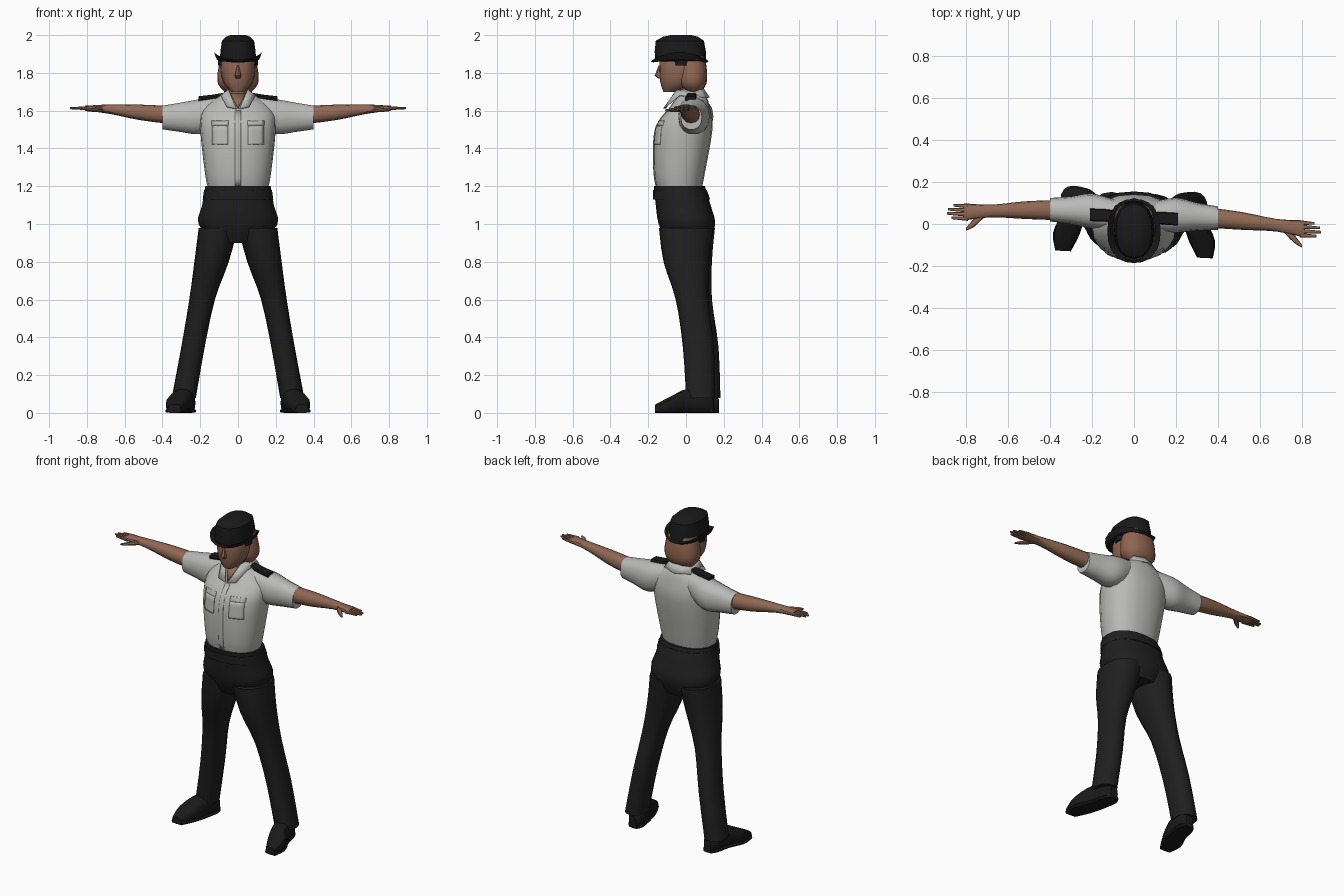
import bpy, bmesh
from math import sin, cos, pi, radians, copysign

cube = bpy.data.objects.get("Cube")
if cube:
    bpy.data.objects.remove(cube, do_unlink=True)


def material(name, *color):
    mat = bpy.data.materials.new(name)
    mat.use_nodes = True
    mat.diffuse_color = (*color, 1)
    shader = mat.node_tree.nodes["Principled BSDF"]
    shader.inputs["Base Color"].default_value = (*color, 1)
    shader.inputs["Roughness"].default_value = 0.9
    return mat


SHIRT = material("shirt grey", .49, .49, .48)
SKIN = material("skin brown", .28, .14, .09)
HAIR = material("hair brown", .28, .13, .08)
CLOTH = material("trouser black", .014, .014, .014)
BLACK = material("hat black", .01, .01, .01)

LIMB_TWIST = .05  # arms and legs are turned slightly about the vertical axis


def level(height, half, front, back, middle=0, lift=0):
    """Horizontal oval, for parts that grow upwards; lift raises its sides."""
    return height, middle, half, front, back, lift


def section(along, middle, half, bottom, top):
    """Upright oval, for parts that grow sideways or front to back."""
    return along, middle, half, bottom, top, 0


def smooth_rings(keys, steps):
    """Add rings between the key rings along a smooth spline."""
    padded = [keys[0], *keys, keys[-1]]
    for before, start, end, after in zip(padded, keys, keys[1:], padded[3:]):
        for step in range(steps):
            t = step / steps
            yield [b + t / 2 * (c - a + t * (2*a - 5*b + 4*c - d + t * (3*(b - c) + d - a)))
                   for a, b, c, d in zip(before, start, end, after)]
    yield keys[-1]


def finish(name, bm, mat):
    bmesh.ops.recalc_face_normals(bm, faces=bm.faces)
    mesh = bpy.data.meshes.new(name)
    bm.to_mesh(mesh)
    bm.free()
    mesh.materials.append(mat)
    obj = bpy.data.objects.new(name, mesh)
    bpy.context.collection.objects.link(obj)
    bpy.ops.object.select_all(action="DESELECT")
    obj.select_set(True)
    bpy.context.view_layer.objects.active = obj
    bpy.ops.object.shade_smooth_by_angle(angle=radians(35))
    return obj


def rounded(value, power):
    return copysign(abs(value) ** (2 / power), value)


def loft(name, mat, keys, axis="z", sides=16, power=2.3, steps=3, mirror=1, twist=0):
    """Skin a closed surface over the key ovals."""
    bm = bmesh.new()
    loops = []
    for along, middle, half, low, high, lift in smooth_rings(keys, steps):
        loop = []
        for i in range(sides):
            c, s = cos(2 * pi * i / sides), sin(2 * pi * i / sides)
            a = middle + half * rounded(c, power)
            b = (low + high) / 2 + (high - low) / 2 * rounded(s, power)
            h = along + lift * c * c
            x, y, z = {"x": (h, a, b), "y": (a, h, b), "z": (a, b, h)}[axis]
            loop.append(bm.verts.new((x * mirror, y - twist * x * mirror, z)))
        loops.append(loop)
    for lower, upper in zip(loops, loops[1:]):
        for i in range(sides):
            bm.faces.new((lower[i - 1], lower[i], upper[i], upper[i - 1]))
    bm.faces.new(loops[0])
    bm.faces.new(loops[-1])
    return finish(name, bm, mat)


# Shirt body
shirt = loft("shirt_body", SHIRT, [
    level(height=1.17, half=.155, front=-.15, back=.08),
    level(height=1.27, half=.175, front=-.17, back=.1),
    level(height=1.5, half=.2, front=-.165, back=.14),
    level(height=1.6, half=.19, front=-.1, back=.13),
    level(height=1.67, half=.11, front=-.05, back=.11),
    level(height=1.7, half=.06, front=-.04, back=.08)], sides=20)

# Trouser hips and waistband
loft("hips", CLOTH, [
    level(height=.9, half=.12, front=-.1, back=.12),
    level(height=1, half=.21, front=-.145, back=.155),
    level(height=1.1, half=.19, front=-.16, back=.13),
    level(height=1.2, half=.173, front=-.17, back=.1)], sides=20)
loft("waistband", CLOTH, [
    level(height=1.13, half=.187, front=-.175, back=.128),
    level(height=1.18, half=.18, front=-.176, back=.11)], steps=1)

# Neck, head, nose and hair
loft("neck", SKIN, [
    level(height=1.6, half=.055, front=-.06, back=.07),
    level(height=1.75, half=.05, front=-.05, back=.06)], sides=12)
loft("head", SKIN, [
    level(height=1.7, half=.035, front=-.12, back=-.04),
    level(height=1.75, half=.078, front=-.136, back=.06),
    level(height=1.83, half=.093, front=-.142, back=.09),
    level(height=1.9, half=.085, front=-.135, back=.09)])
loft("nose", SKIN, [
    level(height=1.77, half=.015, front=-.145, back=-.1),
    level(height=1.785, half=.018, front=-.166, back=-.1),
    level(height=1.84, half=.007, front=-.145, back=-.1)], sides=8, steps=1)
loft("hair", HAIR, [
    level(height=1.7, half=.07, front=0, back=.08),
    level(height=1.74, half=.105, front=-.04, back=.107),
    level(height=1.8, half=.108, front=-.045, back=.112),
    level(height=1.89, half=.09, front=-.05, back=.1)])

# Hat: crown, turned-up brim and inner band
loft("hat_crown", BLACK, [
    level(height=1.86, half=.096, front=-.162, back=.107),
    level(height=1.97, half=.085, front=-.16, back=.095),
    level(height=2, half=.04, front=-.08, back=.03)], steps=2)
brim_inside = level(height=1.86, half=.09, front=-.155, back=.1)
loft("hat_brim", BLACK, [
    brim_inside,
    level(height=1.855, half=.112, front=-.176, back=.112, lift=.015),
    level(height=1.862, half=.127, front=-.186, back=.12, lift=.047),
    level(height=1.87, half=.108, front=-.172, back=.11, lift=.018),
    brim_inside], sides=24, steps=1)
loft("hat_inner_band", BLACK, [
    level(height=1.84, half=.105, front=-.08, back=.03),
    level(height=1.88, half=.107, front=-.085, back=.035)], steps=1)

# Limbs and shoulder marks, once per side
for word, mirror in (("left", 1), ("right", -1)):
    def limb(part, mat, keys, axis="x", **options):
        loft(f"{word}_{part}", mat, keys, axis, mirror=mirror, twist=LIMB_TWIST, **options)

    limb("sleeve", SHIRT, [
        section(along=.09, middle=.04, half=.07, bottom=1.53, top=1.675),
        section(along=.2, middle=.052, half=.083, bottom=1.475, top=1.663),
        section(along=.3, middle=.05, half=.066, bottom=1.485, top=1.645),
        section(along=.4, middle=.048, half=.056, bottom=1.5, top=1.628)], sides=14)
    limb("arm", SKIN, [
        section(along=.36, middle=.048, half=.048, bottom=1.53, top=1.625),
        section(along=.52, middle=.04, half=.042, bottom=1.55, top=1.632),
        section(along=.68, middle=.028, half=.03, bottom=1.583, top=1.633),
        section(along=.81, middle=.017, half=.041, bottom=1.6, top=1.626)], sides=12)

    # Four fingers fan out across the palm
    for finger, tip in enumerate((.87, .89, .885, .86)):
        across = -.014 + finger * .02
        limb(f"finger_{finger}", SKIN, [
            section(along=.79, middle=across, half=.011, bottom=1.602, top=1.624),
            section(along=tip, middle=across, half=.006, bottom=1.608, top=1.618)],
            sides=8, steps=2)
    limb("thumb", SKIN, [
        section(along=.71, middle=.02, half=.02, bottom=1.593, top=1.62),
        section(along=.76, middle=-.03, half=.02, bottom=1.593, top=1.615),
        section(along=.8, middle=-.065, half=.007, bottom=1.597, top=1.607)], sides=8)
    limb("shoulder_mark", BLACK, [
        section(along=.08, middle=.035, half=.025, bottom=1.67, top=1.694),
        section(along=.14, middle=.034, half=.03, bottom=1.66, top=1.684),
        section(along=.21, middle=.033, half=.03, bottom=1.65, top=1.676)],
        sides=8, power=4, steps=1)
    limb("trouser_leg", CLOTH, [
        level(height=.08, middle=.287, half=.064, front=.015, back=.168),
        level(height=.35, middle=.238, half=.062, front=-.005, back=.16),
        level(height=.6, middle=.19, half=.068, front=-.045, back=.128),
        level(height=.8, middle=.14, half=.091, front=-.112, back=.13),
        level(height=.98, middle=.104, half=.104, front=-.138, back=.148)], axis="z")
    shoe = [
        section(along=.16, middle=.27, half=.025, bottom=0, top=.075),
        section(along=.12, middle=.273, half=.048, bottom=0, top=.105),
        section(along=.03, middle=.29, half=.052, bottom=0, top=.13),
        section(along=-.06, middle=.322, half=.06, bottom=0, top=.09),
        section(along=-.145, middle=.338, half=.033, bottom=0, top=.045)]
    limb("shoe", BLACK, shoe, axis="y", sides=14, power=2.8)
    sole = [section(along, middle, half + .004, bottom=0, top=.02)
            for along, middle, half, *rest in shoe]
    limb("shoe_sole", BLACK, sole, axis="y", sides=8, power=6)


def mirrored_sheet(name, mat, points, faces, thickness):
    bm = bmesh.new()
    verts = [bm.verts.new(point) for point in points]
    for face in faces:
        bm.faces.new([verts[i] for i in face])
    obj = finish(name, bm, mat)
    obj.modifiers.new("mirror", "MIRROR")
    solid = obj.modifiers.new("thickness", "SOLIDIFY")
    solid.thickness = thickness
    solid.offset = 0


# Open neckline and folded collar
mirrored_sheet("neckline", SKIN, [(0, -.052, 1.69), (0, -.109, 1.61), (.04, -.052, 1.69)],
               [(0, 1, 2)], thickness=.004)
mirrored_sheet("collar", SHIRT, [
    (.05, -.048, 1.71), (.008, -.118, 1.61), (.06, -.108, 1.62), (.09, -.035, 1.68),
    (.06, .07, 1.715), (.09, .085, 1.67), (0, .088, 1.72), (0, .122, 1.67)],
    [(0, 1, 2, 3), (0, 3, 5, 4), (4, 5, 7, 6)], thickness=.007)


# Front placket and breast pockets wrapped onto the shirt
def patch(name, x, z, width, height):
    bm = bmesh.new()
    bmesh.ops.create_grid(bm, x_segments=5, y_segments=10, size=.5)
    for vert in bm.verts:
        vert.co = (x + vert.co.x * width, -.3, z + vert.co.y * height)
    obj = finish(name, bm, SHIRT)
    wrap = obj.modifiers.new("wrap", "SHRINKWRAP")
    wrap.target = shirt
    wrap.wrap_method = "PROJECT"
    wrap.use_project_y = True
    wrap.use_positive_direction = True
    wrap.offset = .003
    obj.modifiers.new("thickness", "SOLIDIFY").thickness = .004


patch("placket", x=0, z=1.4, width=.03, height=.4)
for word, x in (("left", .095), ("right", -.095)):
    patch(f"{word}_pocket", x, z=1.47, width=.085, height=.1)
    patch(f"{word}_pocket_flap", x, z=1.535, width=.09, height=.025)
